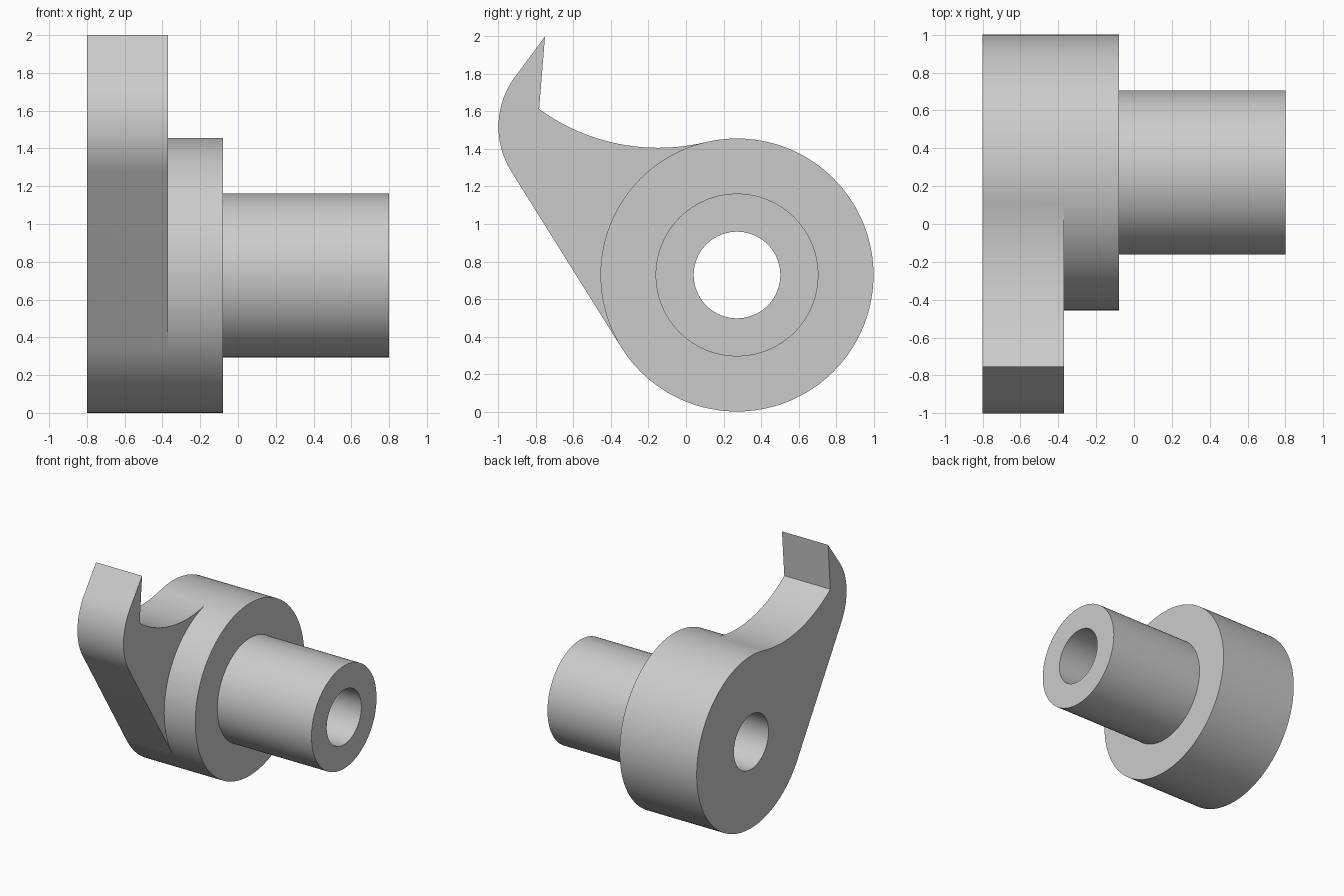
import bpy, bmesh
from math import atan2, cos, sin, pi, radians
from mathutils import Vector

cube = bpy.data.objects.get("Cube")
if cube:
    bpy.data.objects.remove(cube, do_unlink=True)

# Single grey material
grey = bpy.data.materials.new("plain_grey")
grey.use_nodes = True
colour = (0.6, 0.6, 0.6, 1)
grey.diffuse_color = colour
grey.node_tree.nodes["Principled BSDF"].inputs["Base Color"].default_value = colour


def arc(centre, radius, start, end, steps):
    """Points (y, z) along an arc, both ends included."""
    angles = [start + (end - start) * i / steps for i in range(steps + 1)]
    return [(centre[0] + radius * cos(a), centre[1] + radius * sin(a)) for a in angles]


def direction(a, b):
    return atan2(b[1] - a[1], b[0] - a[0])


# Side profile in the y-z plane
AXIS, DISC_R, SHAFT_R, BORE_R = (0.272, 0.728), 0.728, 0.434, 0.231
BACK, HOOK_FRONT, DISC_FRONT, SHAFT_END = -0.8, -0.37, -0.08, 0.8
tip, notch = (-0.752, 2.0), (-0.783, 1.614)
throat, throat_r = (-0.148, 2.485), 1.0785
heel, heel_r = (-0.55, 1.518), 0.45

top_angle = direction(AXIS, throat)
low_angle = radians(211.5)
disc_long = arc(AXIS, DISC_R, low_angle, top_angle + 2 * pi, 120)
disc_short = arc(AXIS, DISC_R, top_angle, low_angle, 52)
hook = (arc(throat, throat_r, top_angle - pi, direction(throat, notch), 28)[1:]
        + [tip] + arc(heel, heel_r, radians(144.3), low_angle, 28))

outline = disc_long + hook
disc = disc_long + disc_short[1:-1]
hook_face = hook + disc_short[::-1]
shaft = arc(AXIS, SHAFT_R, 0, 2 * pi, 128)[:-1]
bore = arc(AXIS, BORE_R, 0, 2 * pi, 96)[:-1]

bm = bmesh.new()
vert_cache = {}


def ring(points, x):
    """Vertices of a profile placed at x, shared between neighbouring parts."""
    result = []
    for y, z in points:
        key = (round(x, 4), round(y, 4), round(z, 4))
        if key not in vert_cache:
            vert_cache[key] = bm.verts.new(Vector((x, y, z)))
        result.append(vert_cache[key])
    return result


def wall(points, x0, x1):
    a, b = ring(points, x0), ring(points, x1)
    for i in range(len(a)):
        bm.faces.new((a[i - 1], a[i], b[i], b[i - 1]))


def cap(x, *loops):
    edges = []
    for points in loops:
        r = ring(points, x)
        for i in range(len(r)):
            edges.append(bm.edges.get((r[i - 1], r[i])) or bm.edges.new((r[i - 1], r[i])))
    bmesh.ops.triangle_fill(bm, use_beauty=True, edges=edges, normal=(1, 0, 0))


# Hooked plate, disc, shaft and through bore
wall(outline, BACK, HOOK_FRONT)
wall(disc, HOOK_FRONT, DISC_FRONT)
wall(shaft, DISC_FRONT, SHAFT_END)
wall(bore, BACK, SHAFT_END)

# Flat faces across the axis
cap(BACK, outline, bore)
cap(HOOK_FRONT, hook_face)
cap(DISC_FRONT, disc, shaft)
cap(SHAFT_END, shaft, bore)
bmesh.ops.recalc_face_normals(bm, faces=bm.faces)

mesh = bpy.data.meshes.new("hooked_cam")
bm.to_mesh(mesh)
bm.free()
mesh.materials.append(grey)
cam = bpy.data.objects.new("hooked_cam", mesh)
bpy.context.collection.objects.link(cam)
bpy.ops.object.select_all(action='DESELECT')
cam.select_set(True)
bpy.context.view_layer.objects.active = cam
bpy.ops.object.shade_smooth_by_angle(angle=radians(30))
